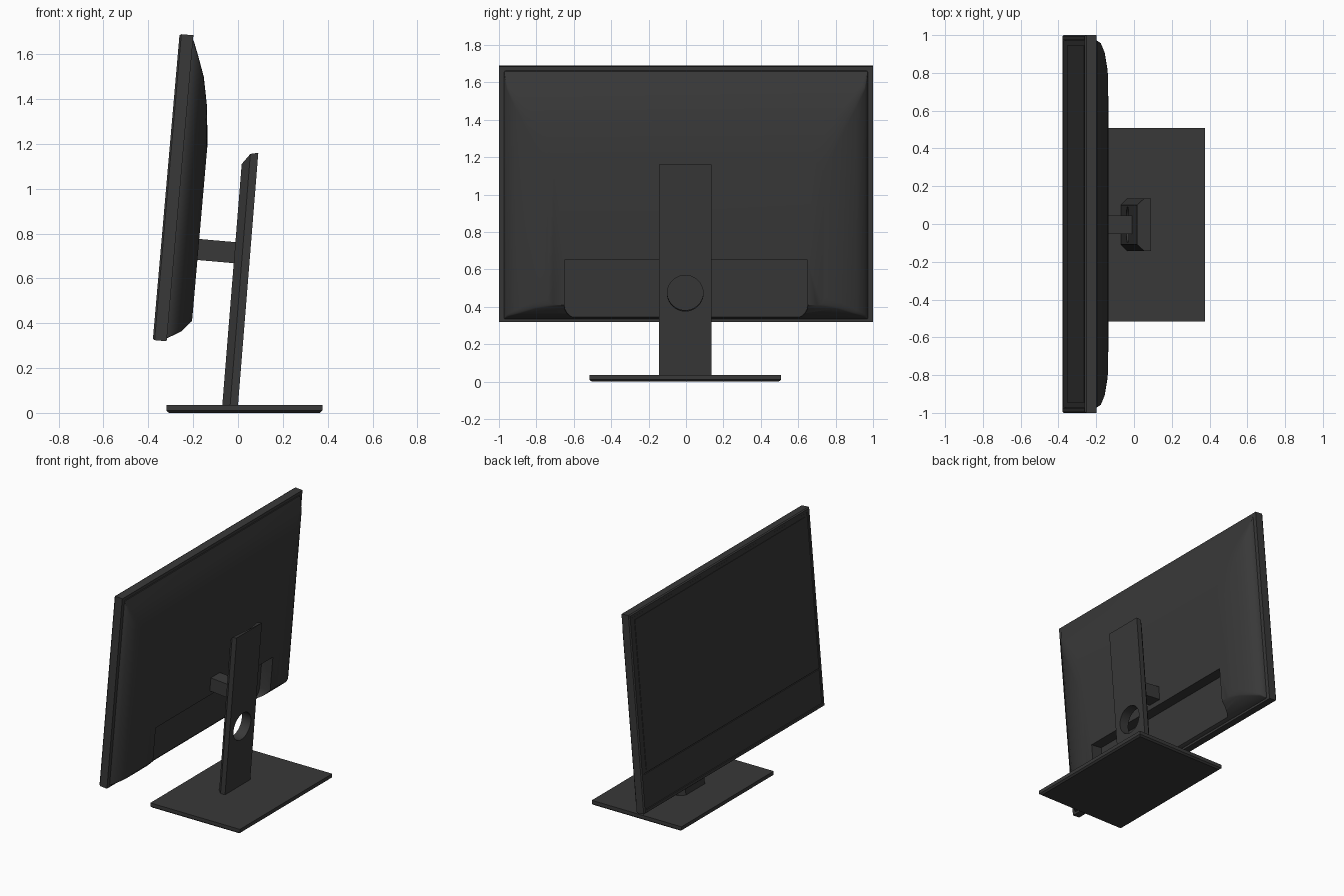
import bpy, bmesh, math
from mathutils import Matrix

if "Cube" in bpy.data.objects:
    bpy.data.objects.remove(bpy.data.objects["Cube"])

TILT = Matrix.Translation((-0.38, 0, 0.325)) @ Matrix.Rotation(math.radians(5), 4, 'Y')
CY = -0.004  # stand centre in y

dark = bpy.data.materials.new("dark_plastic")
dark.diffuse_color = (0.04, 0.04, 0.04, 1)
dark.use_nodes = True
dark.node_tree.nodes["Principled BSDF"].inputs["Base Color"].default_value = dark.diffuse_color


def finish(bm, name, matrix=None):
    bmesh.ops.recalc_face_normals(bm, faces=bm.faces)
    if matrix is not None:
        bm.transform(matrix)
    me = bpy.data.meshes.new(name)
    bm.to_mesh(me)
    bm.free()
    ob = bpy.data.objects.new(name, me)
    bpy.context.collection.objects.link(ob)
    me.materials.append(dark)
    return ob


def loft(rings, name, matrix=None):
    """Closed solid through rings of equal point count."""
    bm = bmesh.new()
    vs = [[bm.verts.new(p) for p in r] for r in rings]
    n = len(vs[0])
    for a, b in zip(vs, vs[1:]):
        for i in range(n):
            j = (i + 1) % n
            bm.faces.new((a[i], a[j], b[j], b[i]))
    bm.faces.new(vs[0][::-1])
    bm.faces.new(vs[-1])
    return finish(bm, name, matrix)


def rounded(y, v0, v1, r_low, r_high, seg=5):
    """Rounded rectangle outline in the y/v plane."""
    pts = []
    for sy, sv, a0, r in ((1, 1, 0, r_high), (-1, 1, 90, r_high),
                          (-1, -1, 180, r_low), (1, -1, 270, r_low)):
        cy, cv = sy * (y - r), (v1 - r) if sv > 0 else (v0 + r)
        for k in range(seg + 1):
            a = math.radians(a0 + 90 * k / seg)
            pts.append((cy + r * math.cos(a), cv + r * math.sin(a)))
    return pts


def box(name, x, y, z, matrix=None):
    rect = [(y[0], z[0]), (y[1], z[0]), (y[1], z[1]), (y[0], z[1])]
    return loft([[(u, a, b) for a, b in rect] for u in x], name, matrix)


def activate(ob):
    bpy.ops.object.select_all(action='DESELECT')
    ob.select_set(True)
    bpy.context.view_layer.objects.active = ob


def cut(ob, cutter):
    m = ob.modifiers.new("cut", 'BOOLEAN')
    m.operation, m.solver, m.object = 'DIFFERENCE', 'EXACT', cutter
    activate(ob)
    bpy.ops.object.modifier_apply(modifier=m.name)
    bpy.data.objects.remove(cutter)


def smooth(ob):
    activate(ob)
    bpy.ops.object.shade_smooth_by_angle(angle=math.radians(30))


# Bezel: thin frame with a small front chamfer and recessed front
def rect(u, d):
    return [(u, -1 + d, d), (u, 1 - d, d), (u, 1 - d, 1.37 - d), (u, -1 + d, 1.37 - d)]


loft([rect(0.062, 0), rect(0.008, 0), rect(0, 0.006), rect(0, 0.025), rect(0.012, 0.025)],
     "bezel", TILT)

# Front face: border strips, screen and chin
box("chin", (0.004, 0.014), (-0.972, 0.972), (0.028, 0.262), TILT)
box("screen_border", (0.004, 0.014), (-0.972, 0.972), (0.268, 1.342), TILT)
box("screen", (0.001, 0.010), (-0.945, 0.945), (0.29, 1.32), TILT)

# Back shell: bulging cover lofted through shrinking outlines
shell_rings = [  # depth, half width, bottom, top, corner radius
    (0.055, 0.972, 0.013, 1.352, 0.008),
    (0.066, 0.972, 0.016, 1.345, 0.008),
    (0.095, 0.958, 0.032, 1.27, 0.02),
    (0.124, 0.91, 0.050, 1.19, 0.04),
    (0.150, 0.83, 0.080, 1.06, 0.06),
    (0.167, 0.74, 0.100, 0.89, 0.08)]
shell = loft([[(u, a, b) for a, b in rounded(y, v0, v1, r * 0.5, r)]
              for u, y, v0, v1, r in shell_rings], "back_shell", TILT)

# Connector pocket in the lower back
pocket = rounded(0.65, 0.022, 0.34, 0.07, 0.002)
cutter = loft([[(u, a, b) for a, b in pocket] for u in (0.085, 0.3)], "pocket_cutter", TILT)
cutter.hide_render = True
cut(shell, cutter)
smooth(shell)

# Arm between shell and column
box("arm", (0.15, 0.36), (CY - 0.05, CY + 0.05), (0.373, 0.467), TILT)

# Column: leaning bar with chamfered front edges and top
def column_ring(z_front, z_mid, z_back):
    prof = [(0, 0.105, z_front), (0.035, 0.14, z_mid), (0.07, 0.14, z_back)]
    pts = prof + [(d, -y, z) for d, y, z in reversed(prof)]
    return [(-0.07 + d + 0.0805 * (z - 0.035), CY + y, z) for d, y, z in pts]


column = loft([column_ring(0.03, 0.03, 0.03), column_ring(1.11, 1.155, 1.16)], "column")

# Cable hole
bm = bmesh.new()
bmesh.ops.create_cone(bm, cap_ends=True, segments=40, radius1=0.096, radius2=0.096, depth=0.3)
cutter = finish(bm, "hole_cutter", Matrix.Translation((0, CY, 0.475))
                @ Matrix.Rotation(math.radians(94.6), 4, 'Y'))
cutter.hide_render = True
cut(column, cutter)
smooth(column)

# Base plate with chamfered underside
def base_ring(z, d):
    x0, x1, h = -0.32 + d, 0.376 - d, 0.512 - d
    return [(x0, CY - h, z), (x1, CY - h, z), (x1, CY + h, z), (x0, CY + h, z)]


loft([base_ring(0, 0.012), base_ring(0.01, 0), base_ring(0.035, 0)], "base")
